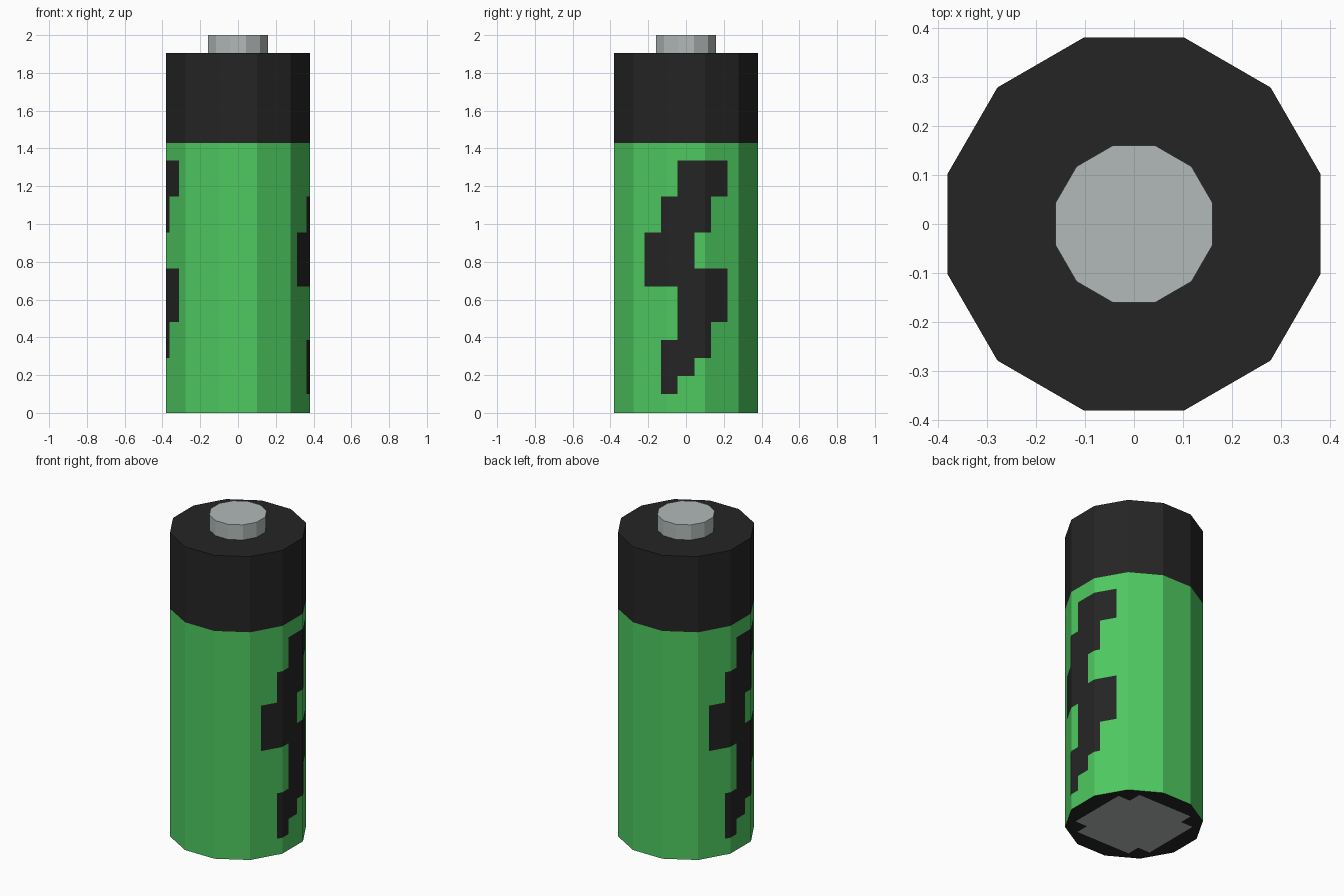
import bpy, bmesh, math
from mathutils import Matrix, Vector

if "Cube" in bpy.data.objects:
    bpy.data.objects.remove(bpy.data.objects["Cube"])


def material(name, rgb):
    m = bpy.data.materials.new(name)
    lin = [((c / 255 + 0.055) / 1.055) ** 2.4 for c in rgb]
    m.diffuse_color = (*lin, 1)
    m.use_nodes = True
    m.node_tree.nodes["Principled BSDF"].inputs["Base Color"].default_value = m.diffuse_color
    return m


GREEN = material("green", (78, 202, 96))
BLACK = material("black", (37, 37, 37))
GREY = material("metal grey", (178, 186, 184))


def prism(apothem, z0, z1):
    """Twelve-sided column with flat sides facing the axes."""
    bm = bmesh.new()
    r = apothem / math.cos(math.pi / 12)
    bmesh.ops.create_cone(bm, cap_ends=True, segments=12, radius1=r, radius2=r, depth=z1 - z0)
    bm.transform(Matrix.Translation((0, 0, (z0 + z1) / 2)) @ Matrix.Rotation(math.pi / 12, 4, 'Z'))
    bm.normal_update()
    return bm


def drop_cap(bm, sign):
    bmesh.ops.delete(bm, geom=[f for f in bm.faces if f.normal.z * sign > 0.9], context='FACES_ONLY')


def cut(bm, co, no, only=lambda f: True):
    faces = [f for f in bm.faces if only(f)]
    edges = list({e for f in faces for e in f.edges})
    verts = list({v for f in faces for v in f.verts})
    bmesh.ops.bisect_plane(bm, geom=verts + edges + faces, plane_co=co, plane_no=no, dist=1e-5)
    bm.normal_update()


def finish(bm, name, mats):
    me = bpy.data.meshes.new(name)
    bm.to_mesh(me)
    bm.free()
    for m in mats:
        me.materials.append(m)
    ob = bpy.data.objects.new(name, me)
    bpy.context.collection.objects.link(ob)


# Sleeve: stepped bolt on both x sides, each the half-turn copy of the other
Z0, DZ, DY = 0.10, 0.095, 0.0875
BOLT = [(1, 2), (1, 3), (1, 4), (2, 4), (2, 5), (2, 5), (0, 5),
        (0, 3), (0, 3), (1, 4), (1, 4), (2, 5), (2, 5)]   # column span per row, bottom up
is_side = lambda f: abs(f.normal.z) < 0.5
is_bottom = lambda f: f.normal.z < -0.9

bm = prism(0.38, 0, 1.43)
drop_cap(bm, 1)
for i in range(len(BOLT) + 1):
    cut(bm, (0, 0, Z0 + i * DZ), (0, 0, 1), lambda f: is_side(f) and abs(f.normal.x) > 0.8)
for k in range(6):
    cut(bm, (0, (k - 2.5) * DY, 0), (0, 1, 0), lambda f: is_side(f) and abs(f.normal.x) > 0.8)

# Metal base: square with notched corners, cut into the bottom face
A, C = 0.275, 0.085
for d in (-A, C - A, A - C, A):
    cut(bm, (d, 0, 0), (1, 0, 0), is_bottom)
    cut(bm, (0, d, 0), (0, 1, 0), is_bottom)

for f in bm.faces:
    c = f.calc_center_median()
    if is_bottom(f):
        c = f.calc_center_bounds()
        near, far = sorted((abs(c.x), abs(c.y)))
        f.material_index = 2 if far < A and near < A - C and not (near > A - C and far > A - C) else 1
    elif abs(f.normal.x) > 0.8:
        row = math.floor((c.z - Z0) / DZ)
        col = c.y * math.copysign(1, c.x) / DY + 2.5
        if 0 <= row < len(BOLT) and BOLT[row][0] < col < BOLT[row][1]:
            f.material_index = 1
finish(bm, "sleeve", [GREEN, BLACK, GREY])

# Upper band
bm = prism(0.38, 1.43, 1.905)
drop_cap(bm, -1)
finish(bm, "upper_band", [BLACK])

# Raised terminal
bm = prism(0.16, 1.905, 2.0)
drop_cap(bm, -1)
finish(bm, "terminal", [GREY])
